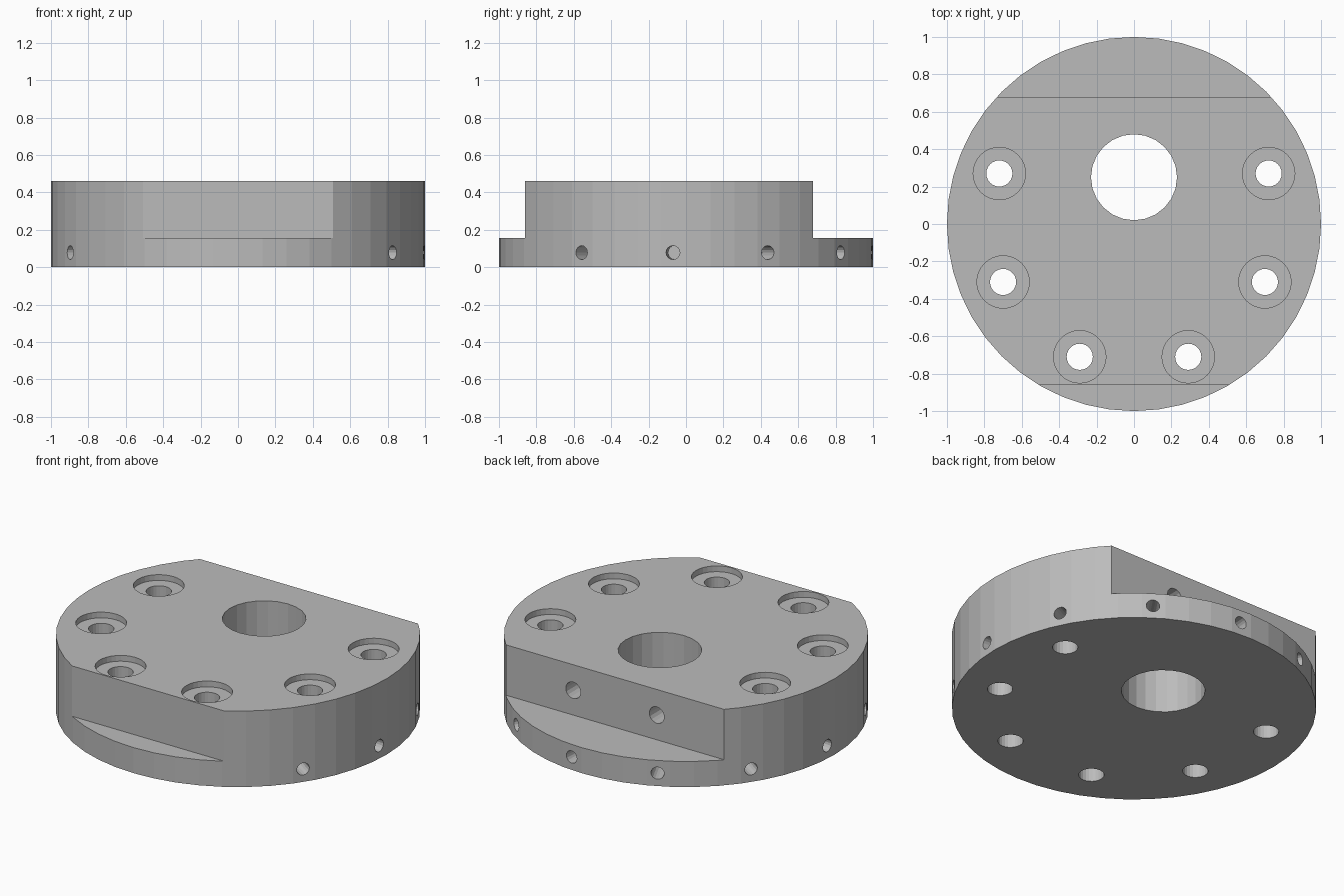
import bpy
from math import radians, cos, sin, pi
from mathutils import Vector

default = bpy.data.objects.get("Cube")
if default:
    bpy.data.objects.remove(default, do_unlink=True)

HEIGHT, STEP = 0.46, 0.155
FRONT_CUT, BACK_CUT = -0.86, 0.68

steel = bpy.data.materials.new("plain grey")
steel.use_nodes = True
grey = (0.5, 0.5, 0.5, 1)
steel.diffuse_color = grey
steel.node_tree.nodes["Principled BSDF"].inputs["Base Color"].default_value = grey


def cylinder(name, radius, depth, centre, direction=(0, 0, 1), sides=24):
    """Cylinder centred on a point, with its axis along a direction."""
    turn = Vector(direction).to_track_quat('Z', 'Y').to_euler()
    bpy.ops.mesh.primitive_cylinder_add(vertices=sides, radius=radius, depth=depth,
                                        location=centre, rotation=turn)
    obj = bpy.context.object
    obj.name = name
    return obj


def box(name, low, high):
    low, high = Vector(low), Vector(high)
    bpy.ops.mesh.primitive_cube_add(size=1, location=(low + high) / 2)
    obj = bpy.context.object
    obj.name = name
    obj.scale = high - low
    return obj


def cut(target, cutter):
    """Subtract the cutter from the target and discard it."""
    cutter.hide_render = True
    mod = target.modifiers.new("cut", 'BOOLEAN')
    mod.operation = 'DIFFERENCE'
    mod.solver = 'EXACT'
    mod.object = cutter
    bpy.context.view_layer.objects.active = target
    bpy.ops.object.modifier_apply(modifier=mod.name)
    bpy.data.objects.remove(cutter, do_unlink=True)


# Round flange body
body = cylinder("flange_body", 1, HEIGHT, (0, 0, HEIGHT / 2), sides=48)
body.data.materials.append(steel)

# Front and back flats, leaving a low step
cut(body, box("front_flat", (-2, -2, STEP), (2, FRONT_CUT, 1)))
cut(body, box("back_flat", (-2, BACK_CUT, STEP), (2, 2, 1)))

# Offset main bore
cut(body, cylinder("main_bore", 0.23, 2, (0, 0.25, 0)))

# Counterbored screw holes, mirrored left and right
for x, y in ((0.72, 0.27), (0.70, -0.31), (0.29, -0.71)):
    for side in (-1, 1):
        cut(body, cylinder("counterbore", 0.14, 0.07, (side * x, y, HEIGHT), sides=32))
        cut(body, cylinder("screw_hole", 0.07, 2, (side * x, y, 0)))

# Blind radial holes around the rim
for i in range(9):
    angle = radians(-34 + 30 * i)
    out = Vector((cos(angle), sin(angle), 0))
    cut(body, cylinder("rim_hole", 0.037, 0.3, out + Vector((0, 0, 0.078)), out, 16))

# Two blind holes in the back flat
for x in (-0.28, 0.28):
    cut(body, cylinder("back_hole", 0.05, 0.5, (x, BACK_CUT, 0.305), (0, 1, 0), 16))
